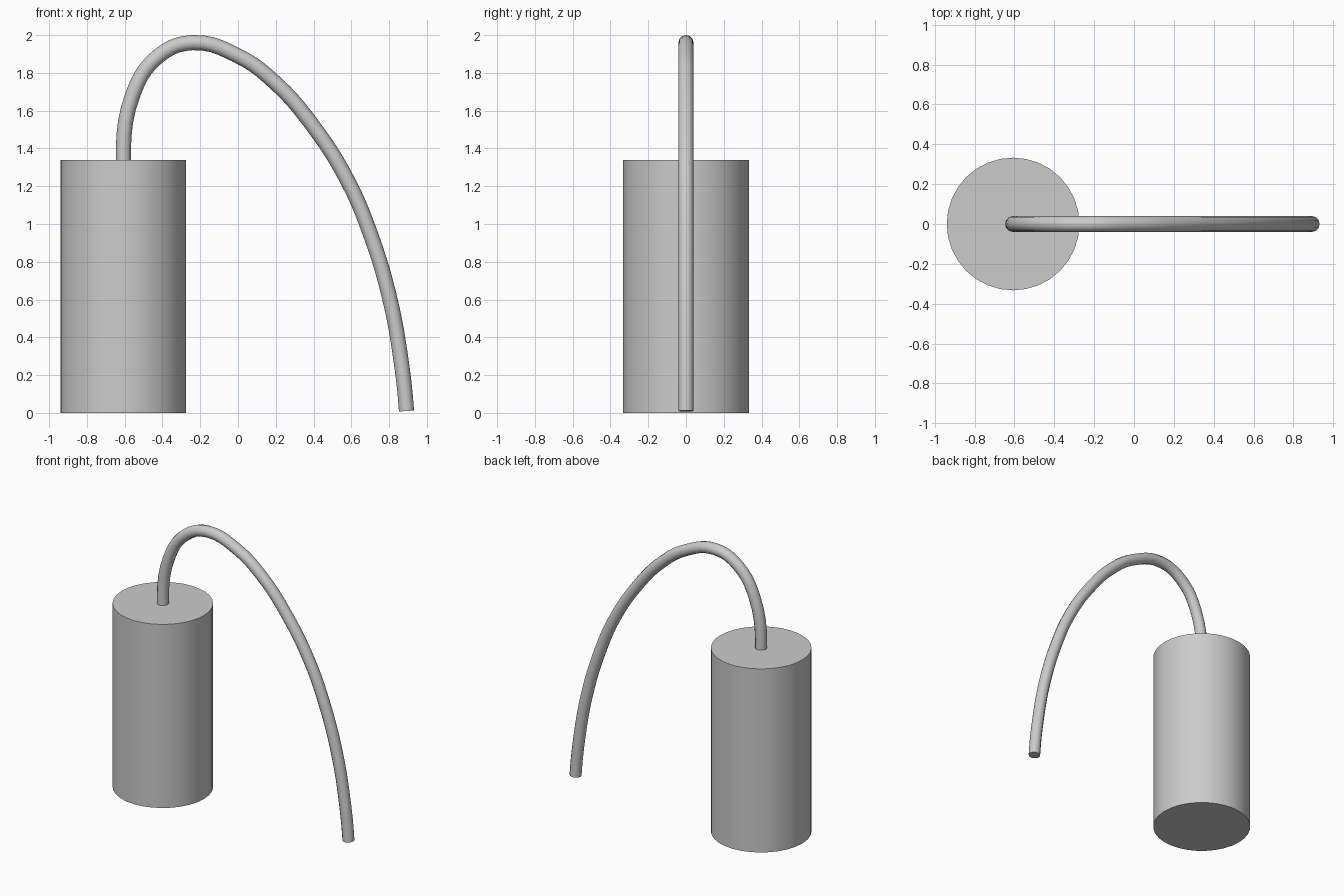
import bpy
import math

if "Cube" in bpy.data.objects:
    bpy.data.objects.remove(bpy.data.objects["Cube"], do_unlink=True)

# Single grey material
grey = bpy.data.materials.new("light_grey")
grey.use_nodes = True
colour = (0.6, 0.6, 0.6, 1.0)
grey.diffuse_color = colour
grey.node_tree.nodes["Principled BSDF"].inputs["Base Color"].default_value = colour

AXIS_X = -0.607
BODY_RADIUS = 0.333
BODY_HEIGHT = 1.34
CABLE_RADIUS = 0.04

# Upright cylindrical body
bpy.ops.mesh.primitive_cylinder_add(
    vertices=32, radius=BODY_RADIUS, depth=BODY_HEIGHT,
    location=(AXIS_X, 0, BODY_HEIGHT / 2))
body = bpy.context.object
body.name = "cylinder_body"
body.data.materials.append(grey)
bpy.ops.object.shade_smooth_by_angle(angle=math.radians(30))

# Cable arching from the top of the body down to the floor (x, z)
path = [(AXIS_X, 1.33), (-0.555, 1.69), (-0.42, 1.89), (-0.24, 1.96),
        (0.0, 1.89), (0.2, 1.745), (0.4, 1.515), (0.58, 1.23),
        (0.70, 0.95), (0.80, 0.62), (0.86, 0.30), (0.892, 0.01)]
curve = bpy.data.curves.new("arched_cable", 'CURVE')
curve.dimensions = '3D'
curve.resolution_u = 5
curve.bevel_depth = CABLE_RADIUS
curve.bevel_resolution = 4
curve.use_fill_caps = True
spline = curve.splines.new('BEZIER')
spline.bezier_points.add(len(path) - 1)
for point, (x, z) in zip(spline.bezier_points, path):
    point.co = (x, 0, z)
    point.handle_left_type = point.handle_right_type = 'AUTO'
# Leave the body and reach the floor almost vertically
first, last = spline.bezier_points[0], spline.bezier_points[-1]
for point, dx, dz in ((first, 0.0, 0.12), (last, 0.007, -0.1)):
    point.handle_left_type = point.handle_right_type = 'FREE'
    x, _, z = point.co
    point.handle_left = (x - dx, 0, z - dz)
    point.handle_right = (x + dx, 0, z + dz)
curve.materials.append(grey)
cable = bpy.data.objects.new("arched_cable", curve)
bpy.context.collection.objects.link(cable)

# Turn the cable into a mesh with smooth sides and sharp end caps
bpy.ops.object.select_all(action='DESELECT')
cable.select_set(True)
bpy.context.view_layer.objects.active = cable
bpy.ops.object.convert(target='MESH')
bpy.ops.object.shade_smooth_by_angle(angle=math.radians(40))
